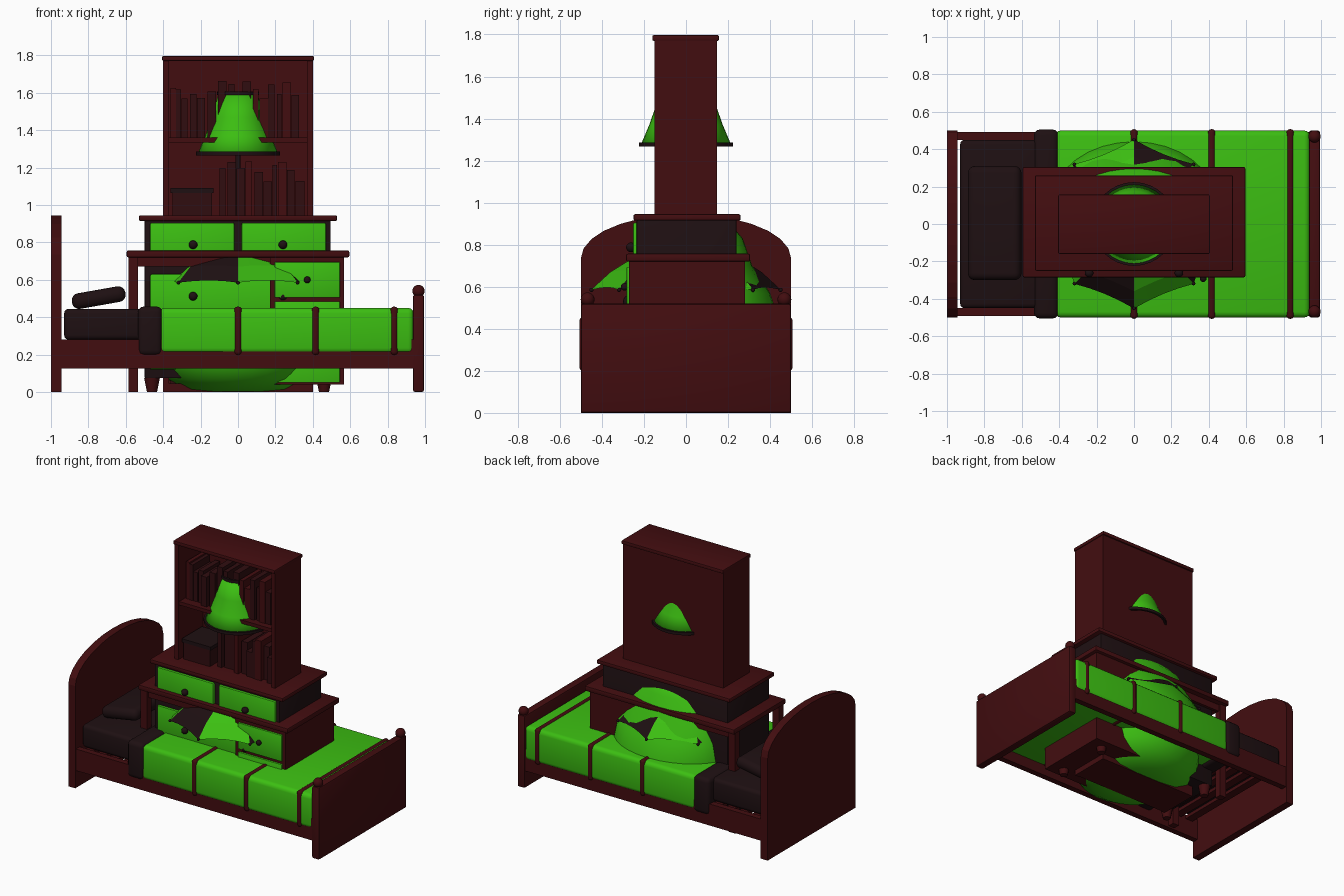
import bpy, bmesh, math, random
from mathutils import Matrix, Vector

if "Cube" in bpy.data.objects:
    bpy.data.objects.remove(bpy.data.objects["Cube"])

random.seed(4)

def mat(name, c):
    m = bpy.data.materials.new(name)
    m.diffuse_color = (*c, 1)
    m.use_nodes = True
    m.node_tree.nodes["Principled BSDF"].inputs["Base Color"].default_value = m.diffuse_color
    return m

RED = mat("red_wood", (.055, .004, .005))
GREEN = mat("green", (.045, .52, .006))
DARK = mat("dark", (.013, .005, .006))
BOOK = mat("book", (.03, .004, .005))

def finish(name, bm, m, smooth=False):
    bmesh.ops.recalc_face_normals(bm, faces=bm.faces[:])
    me = bpy.data.meshes.new(name)
    bm.to_mesh(me)
    bm.free()
    o = bpy.data.objects.new(name, me)
    bpy.context.collection.objects.link(o)
    for k in (m if isinstance(m, list) else [m]):
        me.materials.append(k)
    if smooth:
        bpy.context.view_layer.objects.active = o
        o.select_set(True)
        bpy.ops.object.shade_smooth_by_angle(angle=math.radians(40))
        o.select_set(False)
    return o

def box(name, m, x, y, z, bev=0.0, seg=2):
    """Box from (min, max) ranges, optionally with rounded edges."""
    bm = bmesh.new()
    c = [(a + b) / 2 for a, b in (x, y, z)]
    s = [b - a for a, b in (x, y, z)]
    bmesh.ops.create_cube(bm, size=1, matrix=Matrix.Translation(c) @ Matrix.Diagonal((*s, 1)))
    if bev:
        bmesh.ops.bevel(bm, geom=bm.edges[:], offset=bev, segments=seg, affect='EDGES', profile=.5)
    return finish(name, bm, m, bev > 0)

def ball(name, m, p, r):
    bm = bmesh.new()
    bmesh.ops.create_uvsphere(bm, u_segments=16, v_segments=10, radius=r, matrix=Matrix.Translation(p))
    return finish(name, bm, m, True)

def rings(name, m, prof, n=32, at=(0, 0), caps=True):
    """Stack of elliptical rings: (rx, ry, centre_y, z)."""
    bm = bmesh.new()
    loops = [[bm.verts.new((at[0] + rx * math.cos(2 * math.pi * i / n),
                            at[1] + cy + ry * math.sin(2 * math.pi * i / n), z)) for i in range(n)]
             for rx, ry, cy, z in prof]
    for a, b in zip(loops, loops[1:]):
        for i in range(n):
            bm.faces.new((a[i], a[(i + 1) % n], b[(i + 1) % n], b[i]))
    if caps:
        bm.faces.new(loops[0])
        bm.faces.new(loops[-1])
    return finish(name, bm, m, True)

def lathe(name, m, prof, n=32, at=(0, 0), caps=True):
    return rings(name, m, [(r, r, 0, z) for r, z in prof], n, at, caps)

# Bed: arched headboard
bm = bmesh.new()
pts = [(-.5, 0)] + [(-.5 * math.cos(math.pi * i / 14), .735 + .21 * math.sin(math.pi * i / 14))
                    for i in range(15)] + [(.5, 0)]
f = bm.faces.new([bm.verts.new((-1, y, z)) for y, z in pts])
ext = bmesh.ops.extrude_face_region(bm, geom=[f])
bmesh.ops.translate(bm, verts=[v for v in ext['geom'] if isinstance(v, bmesh.types.BMVert)], vec=(.055, 0, 0))
finish("headboard", bm, RED)
# Bed: footboard, rails, slats
box("footboard", RED, (.935, .995), (-.5, .5), (0, .52), .012)
for s in (-1, 1):
    ball("bed_post_ball", RED, (.965, s * .468, .54), .033)
    y = sorted((s * .45, s * .493))
    box("bed_rail", RED, (-.95, .94), y, (.125, .28))
for i in range(4):
    box("bed_slat", RED, (-.9 + i * .1, -.84 + i * .1), (-.45, .45), (.25, .275))
# Bed: mattress, blanket, pillow
box("mattress", DARK, (-.93, -.45), (-.45, .45), (.28, .445), .025, 3)
box("blanket", GREEN, (-.42, .94), (-.5, .5), (.205, .45), .03, 3)
box("blanket_fold", DARK, (-.535, -.405), (-.505, .505), (.195, .457), .03, 3)
for x in (0, .415, .835):
    box("blanket_stripe", RED, (x - .02, x + .02), (-.507, .507), (.198, .457), .018, 3)
p = box("pillow", DARK, (-.145, .145), (-.305, .305), (-.042, .042), .038, 4)
p.location = (-.745, .005, .505)
p.rotation_euler = (0, math.radians(-10), 0)

# Desk with one drawer pedestal
box("desk_top", RED, (-.595, .595), (-.285, .305), (.72, .757), .008)
box("desk_pedestal", RED, (.17, .568), (-.27, .28), (.04, .72))
for y in (-.245, .255):
    box("desk_leg", RED, (-.585, -.535), (y - .025, y + .025), (0, .72))
    box("desk_apron", RED, (-.535, .17), (y - .01, y + .01), (.67, .72))
for z0, z1 in ((.505, .695), (.28, .485), (.05, .26)):
    box("desk_drawer", GREEN, (.195, .545), (-.283, -.26), (z0, z1), .006)
    ball("desk_knob", DARK, (.37, -.292, (z0 + z1) / 2), .018)

# Dresser
box("dresser_body", DARK, (-.5, .495), (-.235, .24), (.075, .917), .005)
box("dresser_top", RED, (-.53, .53), (-.25, .26), (.915, .945), .008)
for z0, z1 in ((.67, .905), (.395, .63), (.12, .355)):
    for x0, x1 in ((-.47, -.02), (.02, .47)) if z0 > .6 else ((-.47, .47),):
        box("dresser_drawer", GREEN, (x0, x1), (-.252, -.225), (z0, z1), .008)
    for x in (-.24, .24):
        ball("dresser_knob", DARK, (x, -.262, (z0 + z1) / 2), .023)
for x in (-.46, .46):
    for y in (-.2, .2):
        lathe("dresser_leg", RED, [(.027, 0), (.042, .075)], 12, (x, y))

# Bookcase with shelves and books
for s in (-1, 1):
    box("bookcase_side", RED, sorted((s * .37, s * .4)), (-.15, .147), (0, 1.775))
box("bookcase_back", RED, (-.38, .38), (.13, .147), (0, 1.775))
box("bookcase_cap", RED, (-.405, .405), (-.16, .157), (1.77, 1.797), .006)
box("bookcase_plinth", RED, (-.38, .38), (-.145, .14), (0, .045))
for k, z in enumerate((.045, .485, .925, 1.36)):
    box("shelf", RED, (-.375, .375), (-.14, .135), (z - .025, z))
    x = -.36 if k != 2 else -.1
    if k == 2:
        box("storage_box", BOOK, (-.35, -.14), (-.12, .1), (z, 1.07))
        box("storage_box_lid", DARK, (-.36, -.13), (-.125, .105), (1.065, 1.09))
    while x < .33:
        w = random.uniform(.025, .05)
        box("book", random.choice((BOOK, BOOK, RED)), (x, x + w), (random.uniform(-.11, -.07), .11),
            (z, z + random.uniform(.2, .31)))
        x += w + random.choice((.002, .004, .012))

# Floor lamp
lathe("lamp_base", DARK, [(.15, .002), (.15, .02), (.03, .04)])
lathe("lamp_pole", DARK, [(.013, .03), (.013, 1.4)], 12)
ball("lamp_bulb", GREEN, (0, 0, 1.44), .04)
shade = lathe("lamp_shade", GREEN, [(.215, 1.275), (.175, 1.37), (.14, 1.47), (.103, 1.6)], 32, caps=False)
shade.modifiers.new("thickness", 'SOLIDIFY').thickness = .006
for r, z in ((.217, 1.276), (.104, 1.598)):
    lathe("lamp_trim", DARK, [(r - .008, z - .01), (r + .007, z - .01), (r + .007, z + .01),
                              (r - .008, z + .01), (r - .008, z - .01)], 32, caps=False)

# Bean bag seat: round bottom, high back, low front
rings("bean_bag", GREEN, [(.18, .18, 0, .002), (.29, .29, 0, .015), (.38, .38, 0, .07), (.43, .43, 0, .14),
                          (.455, .455, 0, .25), (.455, .4, .055, .36), (.44, .33, .11, .45),
                          (.41, .25, .15, .57), (.37, .19, .125, .7), (.31, .16, .11, .83),
                          (.2, .1, .1, .91), (.05, .03, .09, .925)])

# Eight-panel umbrella canopy with scalloped rim
bm = bmesh.new()
prof = [(0, .8), (.12, .79), (.24, .745), (.36, .67), (.452, .585)]
N = 4
for k in range(8):
    a, b = (Vector((math.cos(t), math.sin(t), 0)) for t in (k * math.pi / 4, (k + 1) * math.pi / 4))
    grid = []
    for r, z in prof:
        row = []
        for j in range(N + 1):
            t = j / N
            sag = 4 * t * (1 - t) * (r / .452) ** 2
            v = a.lerp(b, t) * r * (1 - .03 * sag)
            row.append(bm.verts.new((v.x, v.y, z + .012 * sag)))
        grid.append(row)
    for p0, p1 in zip(grid, grid[1:]):
        for j in range(N):
            bm.faces.new((p0[j], p1[j], p1[j + 1], p0[j + 1])).material_index = k % 2
bmesh.ops.remove_doubles(bm, verts=bm.verts[:], dist=.0005)
finish("umbrella_canopy", bm, [GREEN, DARK])
for k in range(8):
    t = k * math.pi / 4
    ball("umbrella_tip", DARK, (.45 * math.cos(t), .45 * math.sin(t), .585), .01)
lathe("umbrella_pole", DARK, [(.01, .1), (.01, .84)], 8)
